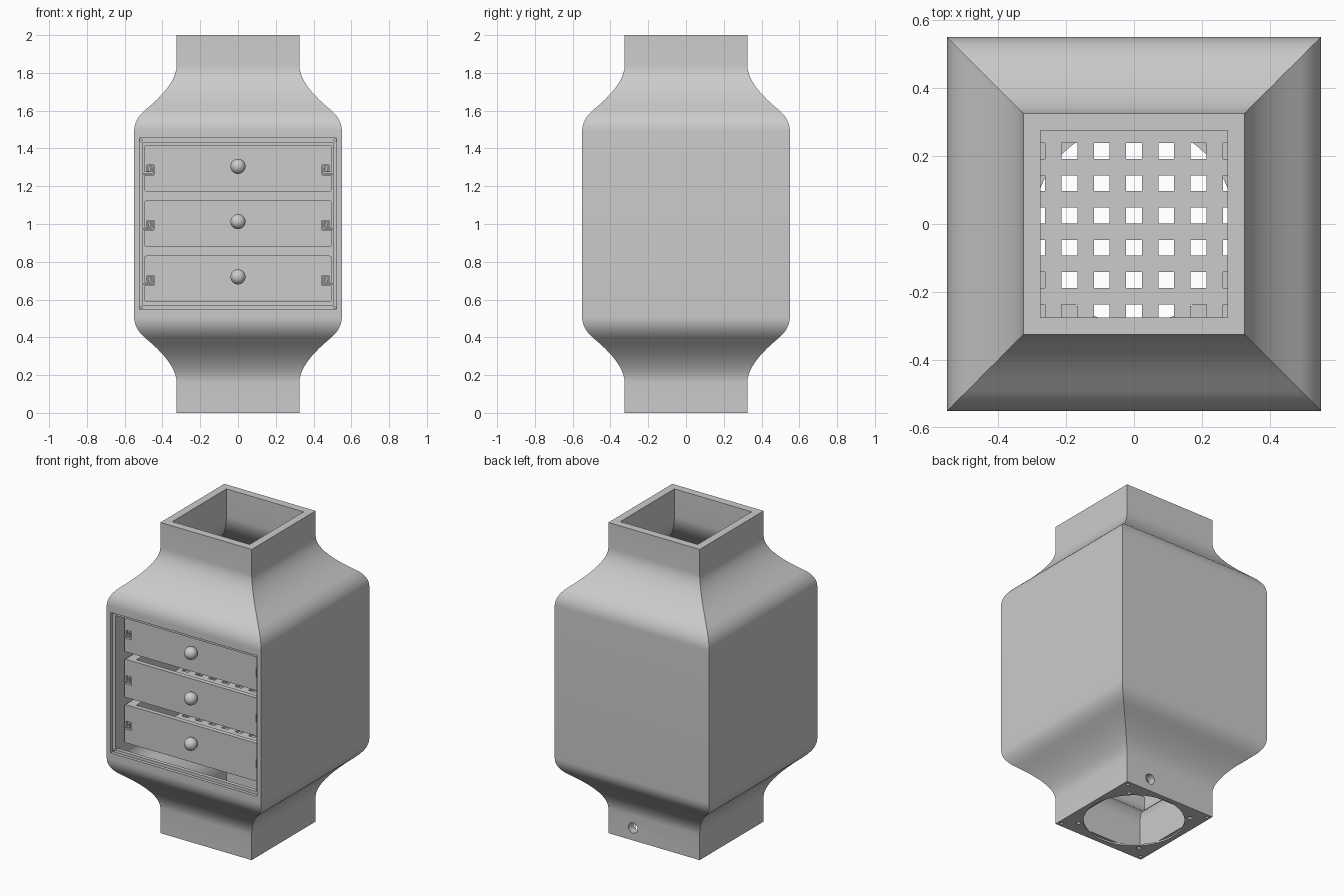
import bpy, bmesh, math
from mathutils import Matrix, Vector

if "Cube" in bpy.data.objects:
    bpy.data.objects.remove(bpy.data.objects["Cube"])

grey = bpy.data.materials.new("plain grey")
grey.use_nodes = True
colour = (0.6, 0.6, 0.6, 1)
grey.diffuse_color = colour
grey.node_tree.nodes["Principled BSDF"].inputs["Base Color"].default_value = colour


def make(name, bm):
    bmesh.ops.recalc_face_normals(bm, faces=bm.faces)
    mesh = bpy.data.meshes.new(name)
    bm.to_mesh(mesh)
    bm.free()
    mesh.materials.append(grey)
    ob = bpy.data.objects.new(name, mesh)
    bpy.context.collection.objects.link(ob)
    return ob


def add_box(bm, lo, hi):
    lo, hi = Vector(lo), Vector(hi)
    m = Matrix.Translation((lo + hi) / 2) @ Matrix.Diagonal((*(hi - lo), 1))
    return bmesh.ops.create_cube(bm, size=1, matrix=m)["verts"]


def box(name, lo, hi):
    bm = bmesh.new()
    add_box(bm, lo, hi)
    return make(name, bm)


def cylinder(name, centre, radius, depth, along_y=False, sides=24):
    bm = bmesh.new()
    m = Matrix.Translation(centre)
    if along_y:
        m = m @ Matrix.Rotation(math.pi / 2, 4, "X")
    bmesh.ops.create_cone(bm, cap_ends=True, segments=sides, radius1=radius,
                          radius2=radius, depth=depth, matrix=m)
    return make(name, bm)


def bake(ob):
    deps = bpy.context.evaluated_depsgraph_get()
    mesh = bpy.data.meshes.new_from_object(ob.evaluated_get(deps))
    ob.modifiers.clear()
    ob.data = mesh


def cut(ob, cutters):
    for c in cutters:
        mod = ob.modifiers.new("cut", "BOOLEAN")
        mod.operation, mod.solver, mod.use_self = "DIFFERENCE", "EXACT", True
        mod.object = c
    bake(ob)
    for c in cutters:
        bpy.data.objects.remove(c)


def smooth(ob):
    bpy.ops.object.select_all(action="DESELECT")
    ob.select_set(True)
    bpy.context.view_layer.objects.active = ob
    bpy.ops.object.shade_smooth_by_angle(angle=math.radians(30))


def curve(a, b, c, n=10):
    a, b, c = Vector(a), Vector(b), Vector(c)
    return [a * (1 - t) ** 2 + b * 2 * t * (1 - t) + c * t * t
            for t in (i / n for i in range(n + 1))]


# Housing: square section swept up a necked profile
def half_profile(neck, body, drop):
    mid = neck + (body - neck) * 0.73
    top = 1.605 - drop
    return ([Vector((neck, 2))]
            + curve((neck, 1.84 - drop / 2), (neck, 1.74 - drop), (mid, top))
            + curve((mid, top), (body, top - 0.05), (body, 1.49 - drop / 2))[1:])


def full_profile(*args):
    up = half_profile(*args)
    low = [Vector((p.x, 2 - p.y)) for p in reversed(up)]
    low[-1].y = 0.01
    return up + low


outline = full_profile(0.325, 0.55, 0) + full_profile(0.275, 0.505, 0.03)[::-1]
bm = bmesh.new()
rings = [[bm.verts.new((sx * p.x, sy * p.x, p.y))
          for sx, sy in ((1, 1), (-1, 1), (-1, -1), (1, -1))] for p in outline]
for r, s in zip(rings, rings[1:] + rings[:1]):
    for i in range(4):
        j = (i + 1) % 4
        bm.faces.new((r[i], r[j], s[j], s[i]))
housing = make("housing", bm)

# Front opening with rebate, corner pin holes and rear cable hole
cutters = [box("opening_cut", (-0.503, -0.7, 0.568), (0.503, -0.4, 1.432)),
           box("rebate_cut", (-0.522, -0.7, 0.549), (0.522, -0.53, 1.454)),
           cylinder("cable_cut", (0.15, 0.3, 0.08), 0.033, 0.2, True)]
for x in (-0.513, 0.513):
    for z in (0.558, 1.444):
        cutters.append(cylinder("pin_cut", (x, -0.53, z), 0.006, 0.03, True, 12))
cut(housing, cutters)
smooth(housing)

# Base plate with round vent and paired screw holes
base = box("base_plate", (-0.325, -0.325, 0), (0.325, 0.325, 0.01))
cutters = [cylinder("vent_cut", (0, 0, 0), 0.295, 0.1, sides=64)]
for sx in (-1, 1):
    for sy in (-1, 1):
        for d, r in ((0.23, 0.014), (0.3, 0.01)):
            cutters.append(cylinder("screw_cut", (sx * d, sy * d, 0), r, 0.1, sides=16))
cut(base, cutters)


# Hooked rail section, built from overlapping bars on both sides
def hooks(name, z, t, y0, y1):
    path = [(0.515, z), (0.452, z), (0.452, z + 0.038),
            (0.474, z + 0.038), (0.474, z + 0.02)]
    bm = bmesh.new()
    for (xa, za), (xb, zb) in zip(path, path[1:]):
        x0, x1, z0, z1 = min(xa, xb) - t, max(xa, xb) + t, min(za, zb) - t, max(za, zb) + t
        add_box(bm, (x0, y0, z0), (x1, y1, z1))
        add_box(bm, (-x1, y0, z0), (-x0, y1, z1))
    return make(name, bm)


# Perforated tray floor
def tray_floor(name, z):
    pitch, hole, edge = 0.095, 0.023, 0.45
    lines = [-edge]
    for k in range(-4, 5):
        lines += [k * pitch - hole, k * pitch + hole]
    lines.append(edge)
    bm = bmesh.new()
    grid = [[bm.verts.new((x, y + 0.025, z)) for x in lines] for y in lines]
    for i in range(len(lines) - 1):
        for j in range(len(lines) - 1):
            if not (i % 2 and j % 2):
                bm.faces.new((grid[i][j], grid[i][j + 1],
                              grid[i + 1][j + 1], grid[i + 1][j]))
    ob = make(name, bm)
    mod = ob.modifiers.new("thickness", "SOLIDIFY")
    mod.thickness, mod.offset = 0.02, 0
    bake(ob)


# Three drawers: walls, floor, rails and knob
for n, label in enumerate(("lower", "middle", "upper")):
    z = 0.587 + n * 0.2925
    bm = bmesh.new()
    add_box(bm, (-0.495, -0.45, z), (0.495, 0.495, z + 0.245))
    rim = [e for e in bm.edges if abs(e.verts[0].co.y - e.verts[1].co.y) > 0.5]
    bmesh.ops.bevel(bm, geom=rim, offset=0.01, segments=3, profile=0.5, affect="EDGES")
    drawer = make(label + "_drawer", bm)
    cut(drawer, [box("cavity_cut", (-0.43, -0.42, z - 0.1), (0.43, 0.465, z + 0.4)),
                 hooks("slot_cut", z + 0.095, 0.007, -0.6, 0.6)])
    smooth(drawer)
    tray_floor(label + "_drawer_floor", z + 0.012)
    hooks(label + "_rails", z + 0.095, 0.004, -0.44, 0.5)

    bm = bmesh.new()
    bmesh.ops.create_uvsphere(bm, u_segments=32, v_segments=16, radius=0.04,
                              matrix=Matrix.Translation((0, -0.48, z + 0.133)))
    smooth(make(label + "_knob", bm))
